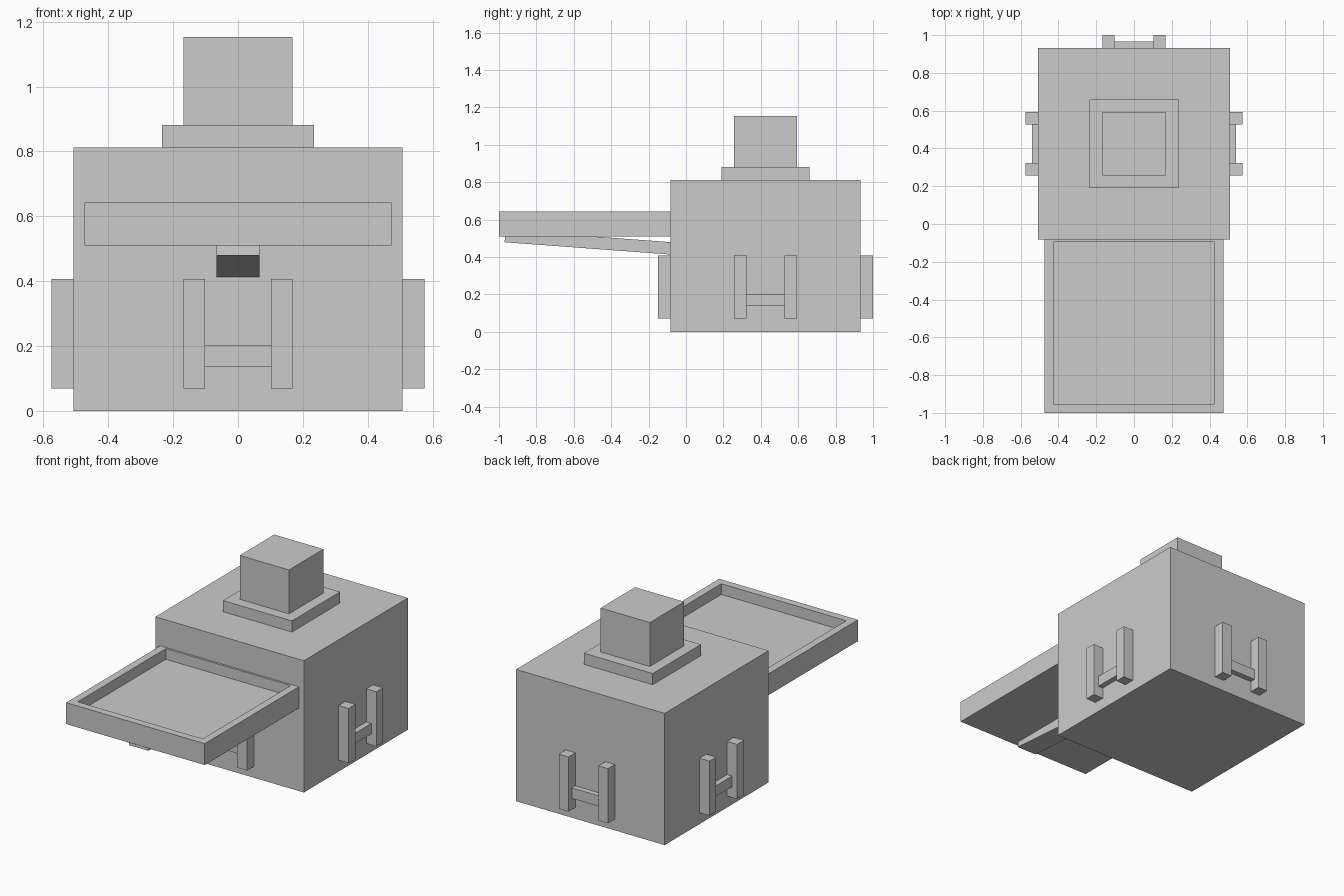
import bpy, bmesh, math
from mathutils import Matrix, Vector

if "Cube" in bpy.data.objects:
    bpy.data.objects.remove(bpy.data.objects["Cube"])

CY = 0.425       # y of the body centre
HALF = 0.507     # half width of the body


def add_object(name, bm):
    bmesh.ops.recalc_face_normals(bm, faces=bm.faces)
    mesh = bpy.data.meshes.new(name)
    bm.to_mesh(mesh)
    bm.free()
    obj = bpy.data.objects.new(name, mesh)
    bpy.context.collection.objects.link(obj)
    return obj


def add_box(bm, lo, hi, matrix=Matrix()):
    lo, hi = Vector(lo), Vector(hi)
    size = Matrix.Diagonal((*(hi - lo), 1))
    bmesh.ops.create_cube(bm, size=1, matrix=matrix @ Matrix.Translation((lo + hi) / 2) @ size)


def box(name, lo, hi, matrix=Matrix()):
    bm = bmesh.new()
    add_box(bm, lo, hi, matrix)
    return add_object(name, bm)


# Main body, with stepped block on top
box("body", (-HALF, CY - HALF, 0), (HALF, CY + HALF, 0.813))
box("top_plinth", (-0.235, CY - 0.235, 0.813), (0.235, CY + 0.235, 0.882))
box("top_block", (-0.168, CY - 0.168, 0.882), (0.168, CY + 0.168, 1.153))

# Tray with a sunken floor, its back rim set into the body
bm = bmesh.new()
add_box(bm, (-0.473, -1.0, 0.511), (0.473, -0.048, 0.643))
bm.faces.ensure_lookup_table()
top = max(bm.faces, key=lambda f: f.calc_center_median().z)
bmesh.ops.inset_region(bm, faces=[top], thickness=0.066)
floor = bmesh.ops.extrude_discrete_faces(bm, faces=[top])["faces"][0]
bmesh.ops.translate(bm, verts=floor.verts, vec=(0, 0, -0.066))
add_object("tray", bm)

# Sloping strut under the tray
tilt = Matrix.Translation((0, -0.97, 0.479)) @ Matrix.Rotation(-math.atan(0.074), 4, 'X')
box("tray_strut", (-0.066, 0, 0), (0.066, 0.96, 0.066), tilt)

# H-shaped handles, one on each side of the body
for i, side in enumerate(("front", "right", "back", "left")):
    bm = bmesh.new()
    turn = Matrix.Translation((0, CY, 0)) @ Matrix.Rotation(i * math.pi / 2, 4, 'Z')
    for x in (-0.135, 0.135):
        add_box(bm, (x - 0.033, -0.575, 0.07), (x + 0.033, -HALF, 0.407), turn)
    add_box(bm, (-0.102, -0.541, 0.138), (0.102, -HALF, 0.203), turn)
    add_object(side + "_handle", bm)
